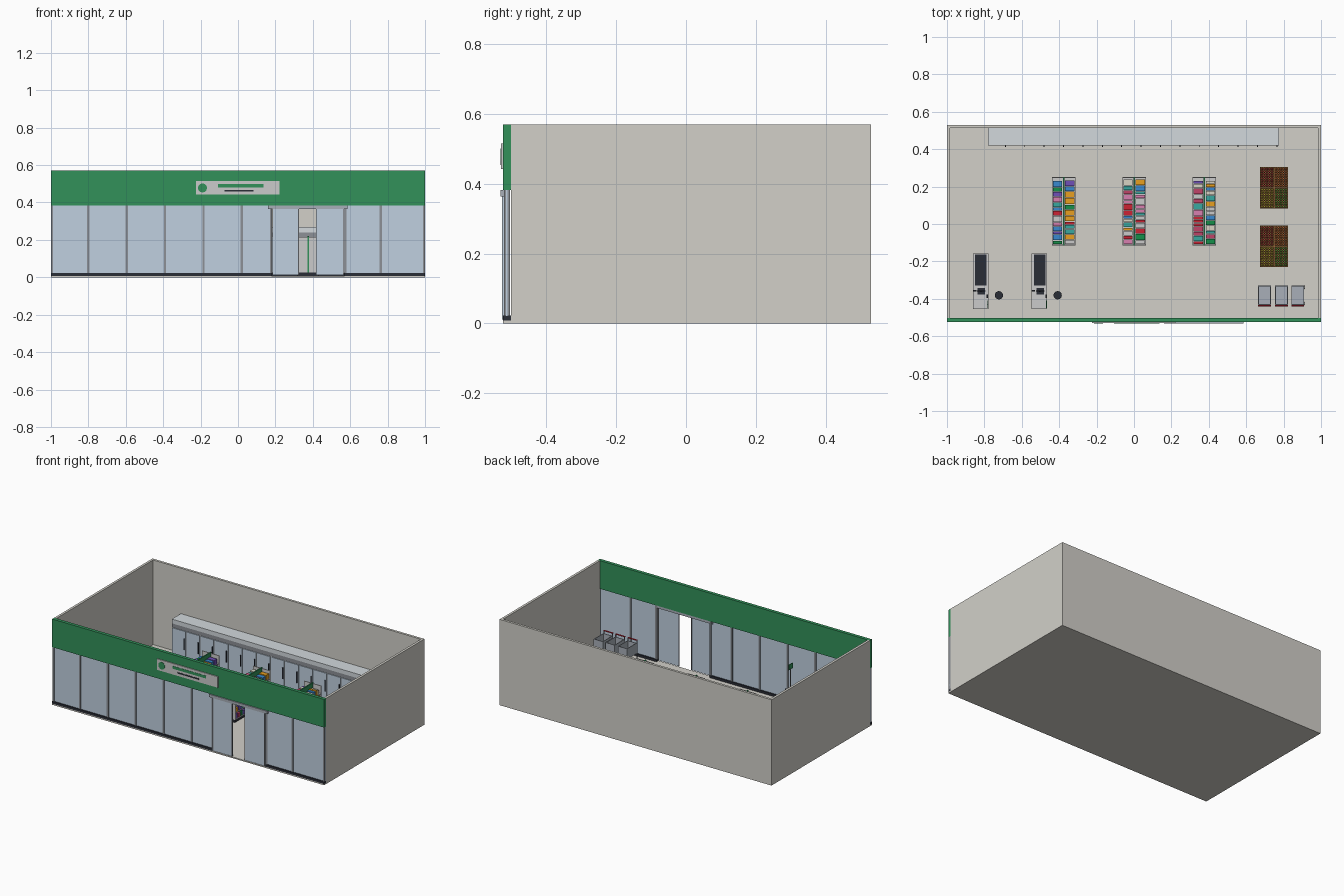
import bpy, bmesh, random
from mathutils import Matrix, Vector

random.seed(4)
if "Cube" in bpy.data.objects:
    bpy.data.objects.remove(bpy.data.objects["Cube"], do_unlink=True)


def material(name, code):
    rgb = [int(code[i:i + 2], 16) / 255 for i in (0, 2, 4)]
    lin = [c / 12.92 if c < 0.04 else ((c + 0.055) / 1.055) ** 2.4 for c in rgb]
    m = bpy.data.materials.new(name)
    m.use_nodes = True
    m.diffuse_color = (*lin, 1)
    m.node_tree.nodes["Principled BSDF"].inputs["Base Color"].default_value = (*lin, 1)
    return m


COLORS = dict(wall="D2D0C9", green="32915A", glass="C0D0E0", frame="8C9096", dark="2A2D36",
              white="E2E4E4", steel="D2D8DC", cart="A8AFB8", wood="9A6B3C", red="CC2233",
              orange="E8A020", teal="38A8A0", blue="3A8AD0", purple="7050B8", pink="D880B0",
              rose="C04468", leaf="15904A", cream="D8D4C4", apple="A03A32", carrot="B06030",
              lemon="A89A30", lime="5E8A34")
MATS = {k: material(k, v) for k, v in COLORS.items()}
GOODS = ["red", "orange", "teal", "blue", "purple", "pink", "rose", "leaf", "cream", "white"]


class Part:
    """Collects boxes, cylinders and balls into one named mesh."""

    def __init__(self, name):
        self.name, self.bm, self.mats = name, bmesh.new(), []

    def paint(self, verts, mat, smooth=False):
        if mat not in self.mats:
            self.mats.append(mat)
        for f in {f for v in verts for f in v.link_faces}:
            f.material_index = self.mats.index(mat)
            f.smooth = smooth

    def box(self, mat, x, y, z):
        lo, hi = Vector((x[0], y[0], z[0])), Vector((x[1], y[1], z[1]))
        m = Matrix.Translation((lo + hi) / 2) @ Matrix.Diagonal((*(hi - lo), 1))
        self.paint(bmesh.ops.create_cube(self.bm, size=1, matrix=m)["verts"], mat)

    def cyl(self, mat, center, r, depth, axis="Z"):
        m = Matrix.Translation(center)
        if axis != "Z":
            m = m @ Matrix.Rotation(1.5708, 4, "X" if axis == "Y" else "Y")
        self.paint(bmesh.ops.create_cone(self.bm, cap_ends=True, segments=24, radius1=r, radius2=r,
                                         depth=depth, matrix=m)["verts"], mat)

    def ball(self, mat, center, r):
        self.paint(bmesh.ops.create_icosphere(self.bm, subdivisions=1, radius=r,
                                              matrix=Matrix.Translation(center))["verts"], mat, True)

    def done(self):
        me = bpy.data.meshes.new(self.name)
        self.bm.to_mesh(me)
        self.bm.free()
        for m in self.mats:
            me.materials.append(MATS[m])
        ob = bpy.data.objects.new(self.name, me)
        bpy.context.collection.objects.link(ob)
        return ob


FLOOR, TOP, HEAD, T = 0.008, 0.57, 0.383, 0.016
FRONT, INNER, BACK = -0.524, -0.502, 0.53

# Floor and three solid walls
p = Part("floor")
p.box("wall", (-1, 1), (FRONT, BACK), (0, FLOOR))
p.done()
p = Part("walls")
p.box("wall", (-1, 1), (BACK - T, BACK), (FLOOR, TOP))
for x in (-1, 1 - T):
    p.box("wall", (x, x + T), (INNER, BACK - T), (FLOOR, TOP))
p.done()

# Green fascia with its blank sign board
p = Part("fascia")
p.box("green", (-1, 1), (FRONT, INNER), (HEAD, TOP))
p.done()
p = Part("sign_board")
p.box("white", (-0.225, 0.222), (-0.53, FRONT), (0.442, 0.515))
p.cyl("green", (-0.19, -0.53, 0.478), 0.024, 0.003, "Y")
p.box("green", (-0.108, 0.137), (-0.5315, -0.53), (0.481, 0.499))
p.box("dark", (-0.072, 0.083), (-0.5315, -0.53), (0.458, 0.467))
p.done()

# Shop windows, mullions and plinth on both sides of the entrance
DOOR = (0.18, 0.57)
win, mull, base = Part("shop_windows"), Part("window_mullions"), Part("window_plinth")
for span in ((-1, DOOR[0]), (DOOR[1], 1)):
    win.box("glass", span, (-0.516, -0.511), (0.022, HEAD))
    base.box("dark", span, (FRONT, INNER), (FLOOR, 0.023))
for x in (-0.994, -0.8, -0.595, -0.39, -0.185, 0.02, DOOR[0] - 0.004, DOOR[1] + 0.004, 0.763, 0.994):
    mull.box("frame", (x - 0.006, x + 0.006), (-0.521, -0.505), (0.023, HEAD))
for part in (win, mull, base):
    part.done()

# Sliding doors standing half open under their track
p = Part("sliding_doors")
for a, b in ((0.184, 0.326), (0.416, 0.566)):
    p.box("glass", (a, b), (-0.526, -0.521), (0.012, 0.365))
    for x in (a, b - 0.004):
        p.box("frame", (x, x + 0.004), (-0.528, -0.519), (0.012, 0.365))
p.done()
p = Part("door_track")
p.box("cart", (0.16, 0.585), (-0.531, -0.508), (0.364, HEAD))
p.done()

# Row of upright fridges along the back wall
FX, N = (-0.78, 0.775), 15
p = Part("wall_fridges")
p.box("dark", FX, (0.43, 0.514), (FLOOR, 0.025))
p.box("steel", FX, (0.424, 0.514), (0.025, 0.268))
p.box("frame", FX, (0.419, 0.424), (0.215, 0.24))
p.box("steel", FX, (0.419, 0.424), (0.24, 0.268))
step = (FX[1] - FX[0]) / N
for i in range(N):
    x = FX[0] + i * step
    p.box("glass", (x + 0.003, x + step - 0.003), (0.419, 0.424), (0.03, 0.211))
    p.box("dark", (x + step - 0.014, x + step - 0.009), (0.413, 0.419), (0.09, 0.165))
p.done()

# Double-sided gondola shelves filled with goods
GY = (-0.115, 0.252)
for n, cx in enumerate((-0.376, 0.001, 0.376)):
    p, goods = Part(f"gondola_{n + 1}"), Part(f"gondola_goods_{n + 1}")
    p.box("dark", (cx - 0.057, cx + 0.057), GY, (FLOOR, 0.025))
    p.box("green", (cx - 0.004, cx + 0.004), GY, (0.025, 0.222))
    for y in (GY[0], GY[1] - 0.005):
        p.box("white", (cx - 0.062, cx + 0.062), (y, y + 0.005), (0.025, 0.215))
    for s in (-1, 1):
        side = sorted((cx + s * 0.004, cx + s * 0.062))
        for z in (0.025, 0.07, 0.115, 0.16):
            p.box("white", side, GY, (z, z + 0.005))
            y = GY[0] + 0.008
            while y < GY[1] - 0.02:
                w = min(random.uniform(0.016, 0.036), GY[1] - 0.008 - y)
                goods.box(random.choice(GOODS), sorted((cx + s * 0.008, cx + s * 0.058)),
                          (y, y + w - 0.003), (z + 0.005, z + random.uniform(0.028, 0.04)))
                y += w
    p.done()
    goods.done()

# Produce stands: four crates of fruit on a wooden table
for n, y0 in enumerate((0.083, -0.23)):
    p, fruit = Part(f"produce_stand_{n + 1}"), Part(f"produce_{n + 1}")
    x0, w, d = 0.674, 0.075, 0.111
    p.box("wood", (x0, x0 + 2 * w), (y0, y0 + 2 * d), (0.085, 0.1))
    for x in (x0, x0 + 2 * w - 0.012):
        for y in (y0, y0 + 2 * d - 0.012):
            p.box("wood", (x, x + 0.012), (y, y + 0.012), (FLOOR, 0.085))
    for k, kind in enumerate(("lemon", "lime", "apple", "carrot")):
        x, y = x0 + k % 2 * w, y0 + k // 2 * d
        for a in (x, x + w - 0.004):
            p.box("wood", (a, a + 0.004), (y, y + d), (0.1, 0.125))
        for b in (y, y + d - 0.004):
            p.box("wood", (x + 0.004, x + w - 0.004), (b, b + 0.004), (0.1, 0.125))
        for i in range(5):
            for j in range(8):
                fruit.ball(kind, (x + 0.011 + i * 0.0132, y + 0.0105 + j * 0.0128, 0.119), 0.0068)
    p.done()
    fruit.done()

# Shopping carts parked beside the entrance
for n, cx in enumerate((0.698, 0.789, 0.876)):
    p = Part(f"shopping_cart_{n + 1}")
    x, y = (cx - 0.034, cx + 0.034), (-0.432, -0.33)
    p.box("cart", x, y, (0.065, 0.07))
    for a in (x[0], x[1] - 0.004):
        p.box("cart", (a, a + 0.004), y, (0.07, 0.135))
        p.box("frame", (a, a + 0.004), (-0.438, -0.432), (0.03, 0.15))
        p.box("frame", (a, a + 0.004), y, (0.025, 0.03))
        for wy in (-0.425, -0.338):
            p.cyl("dark", (a + 0.002, wy, FLOOR + 0.009), 0.009, 0.005, "X")
    for b in (y[0], y[1] - 0.004):
        p.box("cart", x, (b, b + 0.004), (0.07, 0.135))
    p.cyl("red", (cx, -0.437, 0.151), 0.004, 0.068, "X")
    p.done()

# Checkout lanes with belt, till, lane marker and stool
for n, x in enumerate((-0.861, -0.547)):
    p = Part(f"checkout_{n + 1}")
    p.box("white", (x, x + 0.083), (-0.455, -0.157), (FLOOR, 0.1))
    p.box("dark", (x + 0.012, x + 0.073), (-0.33, -0.162), (0.1, 0.104))
    p.box("dark", (x + 0.025, x + 0.065), (-0.376, -0.342), (0.1, 0.106))
    p.box("dark", (x + 0.04, x + 0.046), (-0.363, -0.357), (0.106, 0.135))
    p.box("dark", (x + 0.022, x + 0.068), (-0.362, -0.355), (0.13, 0.165))
    p.box("dark", (x, x + 0.018), (-0.362, -0.354), (0.1, 0.12))
    p.box("dark", (x + 0.073, x + 0.08), (-0.396, -0.376), (0.1, 0.15))
    p.cyl("frame", (x + 0.079, -0.43, 0.185), 0.003, 0.17)
    p.box("green", (x + 0.077, x + 0.081), (-0.45, -0.41), (0.265, 0.3))
    p.done()
    p = Part(f"cashier_stool_{n + 1}")
    sx, sy = x + 0.139, -0.381
    p.cyl("dark", (sx, sy, 0.075), 0.022, 0.012)
    p.cyl("frame", (sx, sy, 0.04), 0.004, 0.06)
    p.cyl("dark", (sx, sy, FLOOR + 0.003), 0.018, 0.006)
    p.done()
